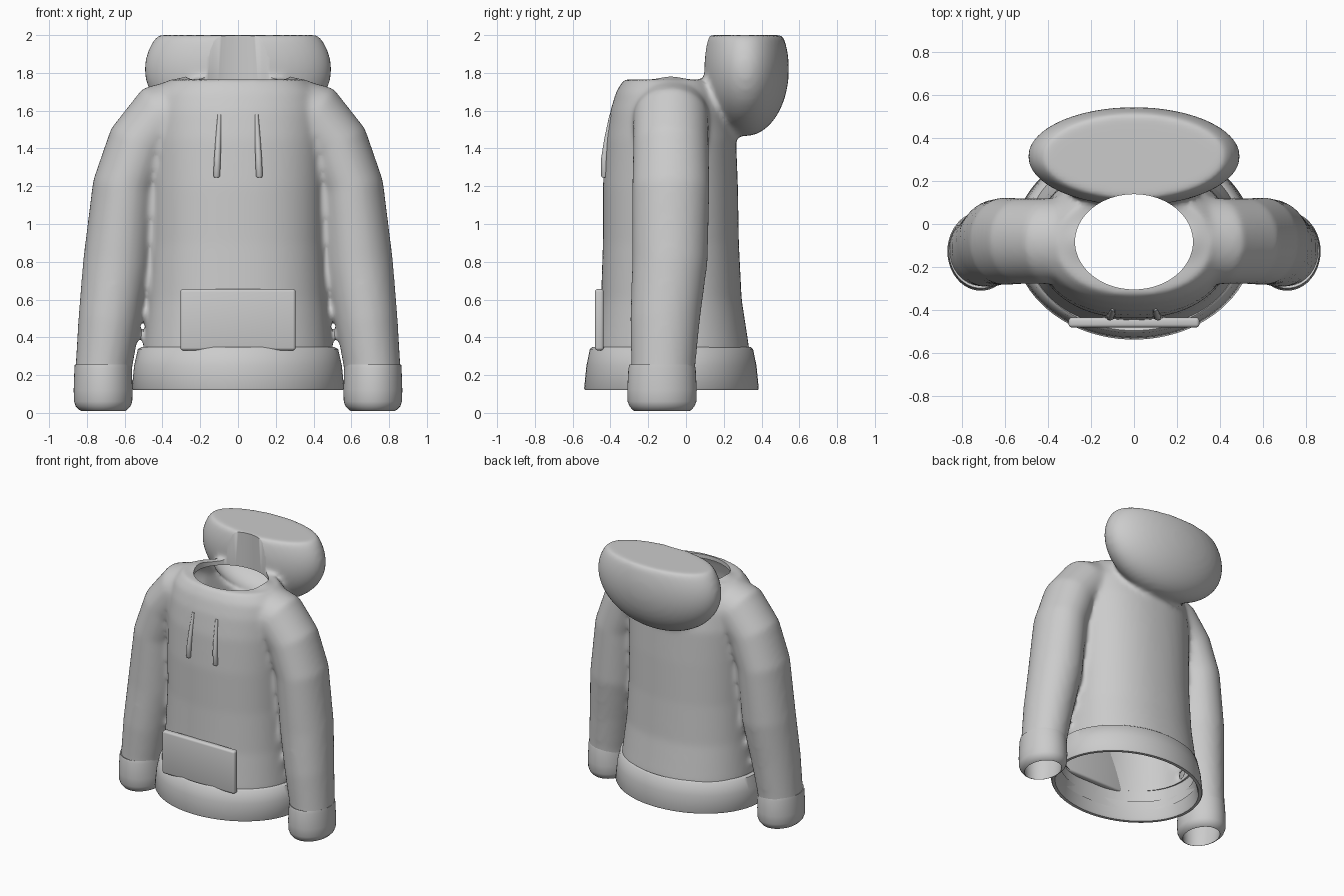
import bpy, bmesh, math
from mathutils import Vector

old = bpy.data.objects.get("Cube")
if old:
    bpy.data.objects.remove(old, do_unlink=True)

# One fabric colour
fabric = bpy.data.materials.new("grey_fabric")
fabric.use_nodes = True
GREY = (0.6, 0.6, 0.6, 1)
fabric.diffuse_color = GREY
fabric.node_tree.nodes["Principled BSDF"].inputs["Base Color"].default_value = GREY


def ring(center, across, rx, ry, n=64, power=2.0):
    """Closed superellipse: rx along 'across', ry along y."""
    pts = []
    for i in range(n):
        a = 2 * math.pi * i / n
        c, s = math.cos(a), math.sin(a)
        u = math.copysign(abs(c) ** (2 / power), c) * rx
        v = math.copysign(abs(s) ** (2 / power), s) * ry
        pts.append(center + across * u + Vector((0, v, 0)))
    return pts


def loft(bm, rings, caps=True):
    loops = [[bm.verts.new(p) for p in r] for r in rings]
    n = len(loops[0])
    for a, b in zip(loops, loops[1:]):
        for i in range(n):
            bm.faces.new((a[i], a[(i + 1) % n], b[(i + 1) % n], b[i]))
    if caps:
        bm.faces.new(loops[0][::-1])
        bm.faces.new(loops[-1])


def make(name, bm):
    bmesh.ops.recalc_face_normals(bm, faces=bm.faces)
    mesh = bpy.data.meshes.new(name)
    bm.to_mesh(mesh)
    bm.free()
    obj = bpy.data.objects.new(name, mesh)
    bpy.context.collection.objects.link(obj)
    mesh.materials.append(fabric)
    return obj


def select(obj):
    bpy.ops.object.select_all(action='DESELECT')
    obj.select_set(True)
    bpy.context.view_layer.objects.active = obj


def smooth(obj, angle=50):
    select(obj)
    bpy.ops.object.shade_smooth_by_angle(angle=math.radians(angle))


X = Vector((1, 0, 0))
bm = bmesh.new()

# Torso: height, half width, front y, back y
torso = [(0.1, 0.5, -0.49, 0.34), (0.34, 0.5, -0.48, 0.335), (0.6, 0.475, -0.45, 0.295),
         (0.9, 0.46, -0.44, 0.28), (1.2, 0.46, -0.44, 0.275), (1.45, 0.46, -0.425, 0.265),
         (1.6, 0.45, -0.4, 0.23), (1.7, 0.42, -0.37, 0.18), (1.765, 0.36, -0.33, 0.15)]
loft(bm, [ring(Vector((0, (f + b) / 2, z)), X, w, (b - f) / 2, power=2.2)
          for z, w, f, b in torso])

# Sleeves: x, y, z, radius across, radius along y
path = [(0.1, -0.08, 1.6, 0.18, 0.2), (0.25, -0.08, 1.6, 0.185, 0.2),
        (0.4, -0.08, 1.56, 0.19, 0.2), (0.52, -0.08, 1.42, 0.175, 0.2),
        (0.6, -0.08, 1.2, 0.17, 0.205), (0.64, -0.085, 0.8, 0.18, 0.2),
        (0.68, -0.11, 0.5, 0.165, 0.185), (0.71, -0.12, 0.25, 0.15, 0.17),
        (0.72, -0.125, 0.1, 0.15, 0.17)]
for side in (1, -1):
    pts = [Vector((side * p[0], p[1], p[2])) for p in path]
    rings = []
    for i, p in enumerate(path):
        d = pts[min(i + 1, len(pts) - 1)] - pts[max(i - 1, 0)]
        across = Vector((-d.z, 0, d.x)).normalized()
        rings.append(ring(pts[i], across, p[3], p[4], n=40))
    loft(bm, rings)

# Hood: flattened ball with a level top
ball = bmesh.ops.create_uvsphere(bm, u_segments=64, v_segments=40, radius=1)
for v in ball["verts"]:
    v.co = Vector((v.co.x * 0.495, 0.315 + v.co.y * 0.23, min(1.82 + v.co.z * 0.355, 2.0)))
body = make("hooded_body", bm)

# Neck opening cutter
bm = bmesh.new()
loft(bm, [ring(Vector((0, -0.083, z)), X, 0.275, 0.222, n=80) for z in (1.735, 2.3)])
cutter = make("neck_cutter", bm)
cutter.hide_render = True

# Fuse, soften and open the neck
select(body)
m = body.modifiers.new("Fuse", 'REMESH')
m.mode, m.voxel_size = 'VOXEL', 0.018
m = body.modifiers.new("Soften", 'SMOOTH')
m.factor, m.iterations = 0.5, 10
m = body.modifiers.new("Neck", 'BOOLEAN')
m.operation, m.object, m.solver = 'DIFFERENCE', cutter, 'EXACT'
for name in ("Fuse", "Soften", "Neck"):
    bpy.ops.object.modifier_apply(modifier=name)
bpy.data.objects.remove(cutter, do_unlink=True)

# Remove the neck floor and open the hem and wrists
bm = bmesh.new()
bm.from_mesh(body.data)
floor = [f for f in bm.faces if all(abs(v.co.z - 1.735) < 0.001 for v in f.verts)]
bmesh.ops.delete(bm, geom=floor, context='FACES')
bmesh.ops.bisect_plane(bm, geom=bm.verts[:] + bm.edges[:] + bm.faces[:],
                       plane_co=(0, 0, 0.2), plane_no=(0, 0, 1), clear_inner=True)
bm.to_mesh(body.data)
bm.free()
smooth(body)

# Hem band: outside down, under the rim, up the inside
bm = bmesh.new()
hem = [(0.335, 0.48, 0.4), (0.348, 0.51, 0.42), (0.338, 0.53, 0.432), (0.25, 0.55, 0.45),
       (0.13, 0.562, 0.462), (0.12, 0.555, 0.458), (0.12, 0.535, 0.435),
       (0.14, 0.525, 0.425), (0.26, 0.5, 0.41)]
loft(bm, [ring(Vector((0, -0.077, z)), X, w, d, n=96) for z, w, d in hem], caps=False)
smooth(make("hem_band", bm))

# Cuffs
cuff = [(0.25, 0.14, 0.16), (0.255, 0.15, 0.172), (0.235, 0.152, 0.178), (0.12, 0.156, 0.184),
        (0.06, 0.154, 0.182), (0.035, 0.145, 0.172), (0.015, 0.125, 0.155),
        (0.01, 0.115, 0.145), (0.03, 0.115, 0.142), (0.2, 0.14, 0.16)]
for side, name in ((1, "left_cuff"), (-1, "right_cuff")):
    bm = bmesh.new()
    loft(bm, [ring(Vector((side * 0.714, -0.127, z)), X, w, d, n=48) for z, w, d in cuff],
         caps=False)
    smooth(make(name, bm), 70)

# Front pocket
bm = bmesh.new()
bmesh.ops.create_cube(bm, size=1)
for v in bm.verts:
    v.co = Vector((v.co.x * 0.61, -0.459 + v.co.y * 0.047, 0.493 + v.co.z * 0.325))
bmesh.ops.bevel(bm, geom=bm.edges[:], offset=0.015, segments=3, profile=0.5, affect='EDGES')
smooth(make("front_pocket", bm))

# Drawstrings
for side, name in ((1, "left_drawstring"), (-1, "right_drawstring")):
    bm = bmesh.new()
    cord = [(0.098, -0.395, 1.58, 0.01), (0.104, -0.418, 1.45, 0.015),
            (0.109, -0.432, 1.35, 0.017), (0.113, -0.432, 1.255, 0.018),
            (0.113, -0.432, 1.245, 0.012)]
    loft(bm, [ring(Vector((side * x, y, z)), X, r, r, n=16) for x, y, z, r in cord])
    smooth(make(name, bm))
